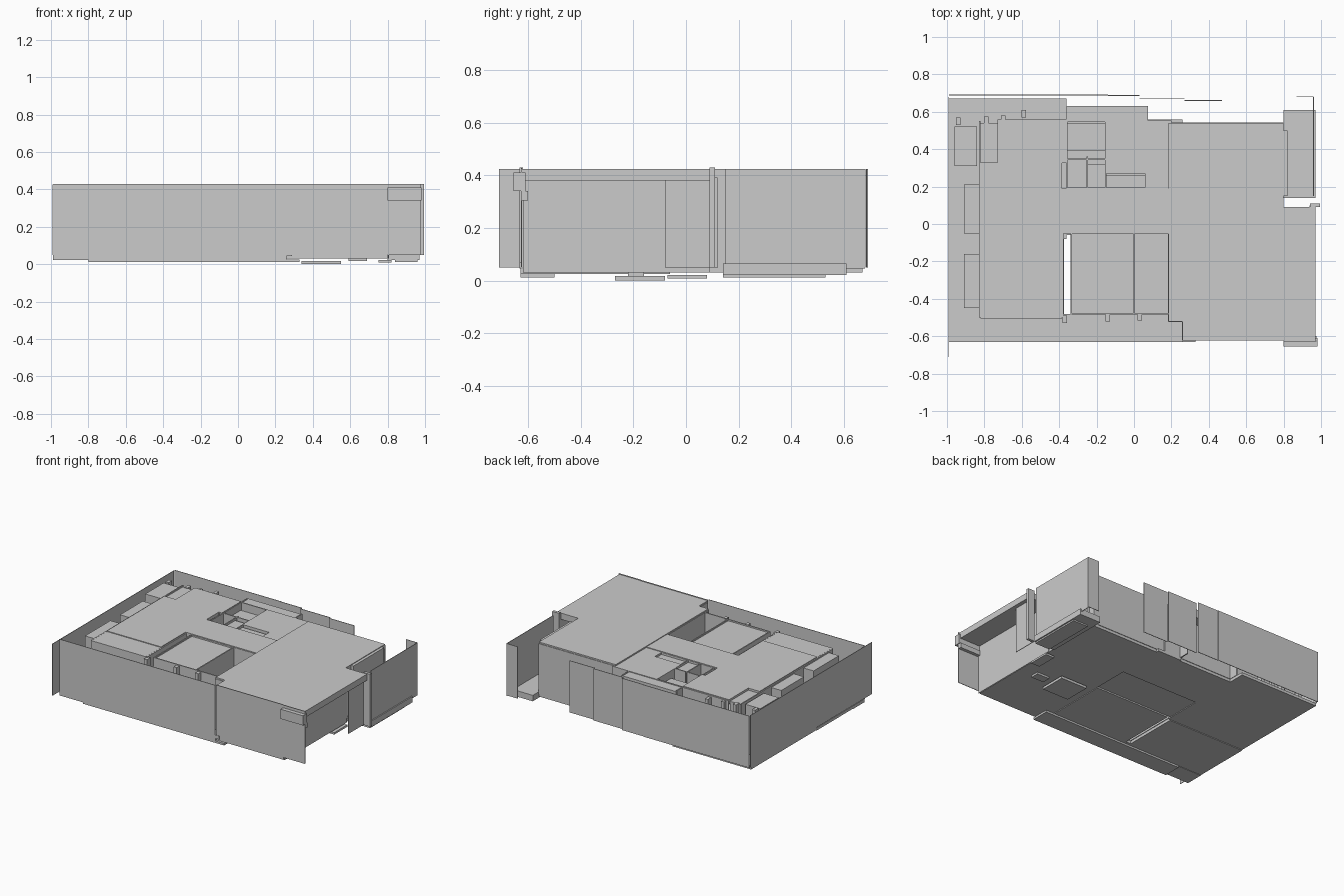
import bpy

V = [(0, 0, 0), (1, 0, 0), (1, 1, 0), (0, 1, 0), (0, 0, 1), (1, 0, 1), (1, 1, 1), (0, 1, 1)]
F = [(3, 2, 1, 0), (4, 5, 6, 7), (0, 1, 5, 4), (1, 2, 6, 5), (2, 3, 7, 6), (3, 0, 4, 7)]


def box(name, x0, x1, y0, y1, z0, z1):
    """Axis-aligned box given by its limits."""
    me = bpy.data.meshes.new(name)
    me.from_pydata([(x0 + (x1 - x0) * a, y0 + (y1 - y0) * b, z0 + (z1 - z0) * c)
                    for a, b, c in V], [], F)
    ob = bpy.data.objects.new(name, me)
    bpy.context.collection.objects.link(ob)
    return ob


T = 0.004


def wall_x(name, y, x0, x1, z0=0.05, z1=0.42, t=T):
    """Thin wall running along x."""
    return box(name, x0, x1, y - t / 2, y + t / 2, z0, z1)


def wall_y(name, x, y0, y1, z0=0.05, z1=0.42, t=T):
    """Thin wall running along y."""
    return box(name, x - t / 2, x + t / 2, y0, y1, z0, z1)


# Outer facade panels
wall_x("front_wall_left", -0.63, -0.99, 0.26, 0.045, 0.43)
wall_x("front_wall_right", -0.622, 0.26, 0.80, 0.05, 0.43)
wall_x("front_wall_end", -0.625, 0.80, 0.975, 0.05, 0.43)
wall_x("front_skirting", -0.63, 0.26, 0.29, 0.045, 0.07)
wall_y("left_wall", -0.99, -0.71, 0.68, 0.05, 0.425)
for i, (x0, x1, y) in enumerate([(-0.99, -0.14, 0.69), (-0.14, 0.03, 0.687),
                                 (0.03, 0.27, 0.672), (0.27, 0.47, 0.66)]):
    wall_x(f"back_wall_{i}", y, x0, x1, 0.05, 0.425)
wall_y("terrace_side_wall", 0.96, 0.15, 0.68, 0.045, 0.425)
wall_x("terrace_back_wall", 0.68, 0.87, 0.96, 0.05, 0.425)

# Floor plates
floors = [
    (-0.99, -0.36, -0.08, 0.67, 0.03, 0.05),
    (-0.99, -0.375, -0.63, -0.08, 0.025, 0.045),
    (-0.375, 0.26, -0.63, -0.48, 0.025, 0.045),
    (-0.335, 0.26, -0.48, -0.06, 0.025, 0.045),
    (-0.36, 0.07, 0.20, 0.55, 0.03, 0.05),
    (-0.375, 0.26, -0.06, 0.20, 0.035, 0.05),
    (0.26, 0.80, -0.62, 0.54, 0.03, 0.05),
    (0.07, 0.26, 0.20, 0.56, 0.03, 0.05),
    (0.80, 0.97, 0.14, 0.61, 0.022, 0.065),
]
for i, f in enumerate(floors):
    box(f"floor_plate_{i}", *f)

# Lower steps hanging under the floor
lows = [
    (-0.80, 0.33, -0.63, -0.50, 0.012, 0.026),
    (-0.99, -0.80, -0.63, -0.50, 0.022, 0.034),
    (0.34, 0.55, -0.27, -0.08, 0.0, 0.018),
    (0.59, 0.69, -0.22, -0.16, 0.016, 0.038),
    (0.75, 0.82, -0.07, 0.08, 0.008, 0.022),
    (0.84, 0.96, 0.14, 0.53, 0.012, 0.022),
]
for i, f in enumerate(lows):
    box(f"lower_step_{i}", *f)

# Ceiling slabs, leaving the open shafts between them
ceilings = [
    (-0.82, -0.385, -0.50, -0.33, 0.39, 0.415),
    (-0.82, -0.385, -0.33, 0.33, 0.39, 0.42),
    (-0.73, -0.36, 0.33, 0.55, 0.39, 0.42),
    (-0.335, 0.00, -0.48, -0.05, 0.385, 0.405),
    (-0.385, 0.20, -0.05, 0.19, 0.39, 0.42),
    (-0.15, 0.20, 0.27, 0.55, 0.385, 0.415),
    (0.06, 0.20, 0.19, 0.27, 0.39, 0.415),
    (-0.25, -0.15, 0.19, 0.32, 0.38, 0.40),
    (-0.15, 0.06, 0.19, 0.26, 0.38, 0.40),
    (-0.36, -0.15, 0.39, 0.54, 0.32, 0.36),
    (0.185, 0.80, -0.52, 0.54, 0.39, 0.425),
    (0.26, 0.80, -0.62, -0.52, 0.39, 0.425),
    (0.80, 0.97, -0.625, 0.09, 0.38, 0.425),
]
for i, c in enumerate(ceilings):
    box(f"ceiling_slab_{i}", *c)

# Back ledge outside the wet rooms
box("back_ledge", -0.36, 0.07, 0.55, 0.63, 0.35, 0.41)

# Corner beam over the loggia and its end pillar
box("corner_beam", 0.80, 0.98, -0.655, -0.61, 0.34, 0.41)
box("corner_beam_lower", 0.81, 0.975, -0.625, -0.60, 0.305, 0.34)
wall_x("loggia_end_wall", 0.10, 0.94, 0.995, 0.05, 0.43, 0.02)
wall_y("loggia_door_wall", 0.94, -0.08, 0.10)
wall_y("loggia_inner_wall", 0.805, -0.62, 0.09, 0.03, 0.39)
box("terrace_inner_wall", 0.785, 0.82, 0.15, 0.50, 0.05, 0.42)

# Room walls running along x: y, x0, x1
for i, a in enumerate([(-0.50, -0.82, -0.385), (-0.33, -0.82, -0.385), (-0.48, -0.335, 0.185),
                       (-0.05, -0.335, 0.185), (0.19, -0.36, 0.06), (0.345, -0.36, -0.15),
                       (0.555, -0.73, -0.36), (0.55, -0.36, 0.20), (0.54, 0.20, 0.80),
                       (-0.06, 0.35, 0.58), (0.33, -0.50, -0.38), (-0.52, 0.185, 0.26)]):
    wall_x(f"room_wall_x_{i}", *a, 0.05, 0.415, 0.008)

# Room walls running along y: x, y0, y1
for i, a in enumerate([(-0.825, -0.50, 0.55), (-0.38, -0.50, -0.02), (-0.335, -0.48, -0.05),
                       (0.0, -0.48, -0.05), (0.185, -0.52, -0.05), (0.26, -0.62, -0.52),
                       (-0.36, 0.19, 0.62), (-0.25, 0.19, 0.36), (-0.15, 0.19, 0.55),
                       (0.07, 0.55, 0.63), (0.795, 0.12, 0.54)]):
    wall_y(f"room_wall_y_{i}", *a, 0.05, 0.415, 0.008)

# Cabinets and window boxes on the left side
for i, (x0, x1, y0, y1) in enumerate([(-0.96, -0.84, 0.31, 0.52), (-0.82, -0.73, 0.33, 0.54),
                                      (-0.91, -0.83, -0.05, 0.21), (-0.91, -0.83, -0.45, -0.16)]):
    box(f"left_cabinet_{i}", x0, x1, y0, y1, 0.05, 0.405)

# Small pillars beside the rooms
for i, (x, y) in enumerate([(-0.37, -0.51), (-0.14, -0.50), (0.03, -0.495), (-0.70, 0.56),
                            (-0.59, 0.59), (-0.94, 0.55), (-0.79, 0.555)]):
    box(f"pillar_{i}", x - 0.012, x + 0.012, y - 0.02, y + 0.02, 0.05, 0.41)
